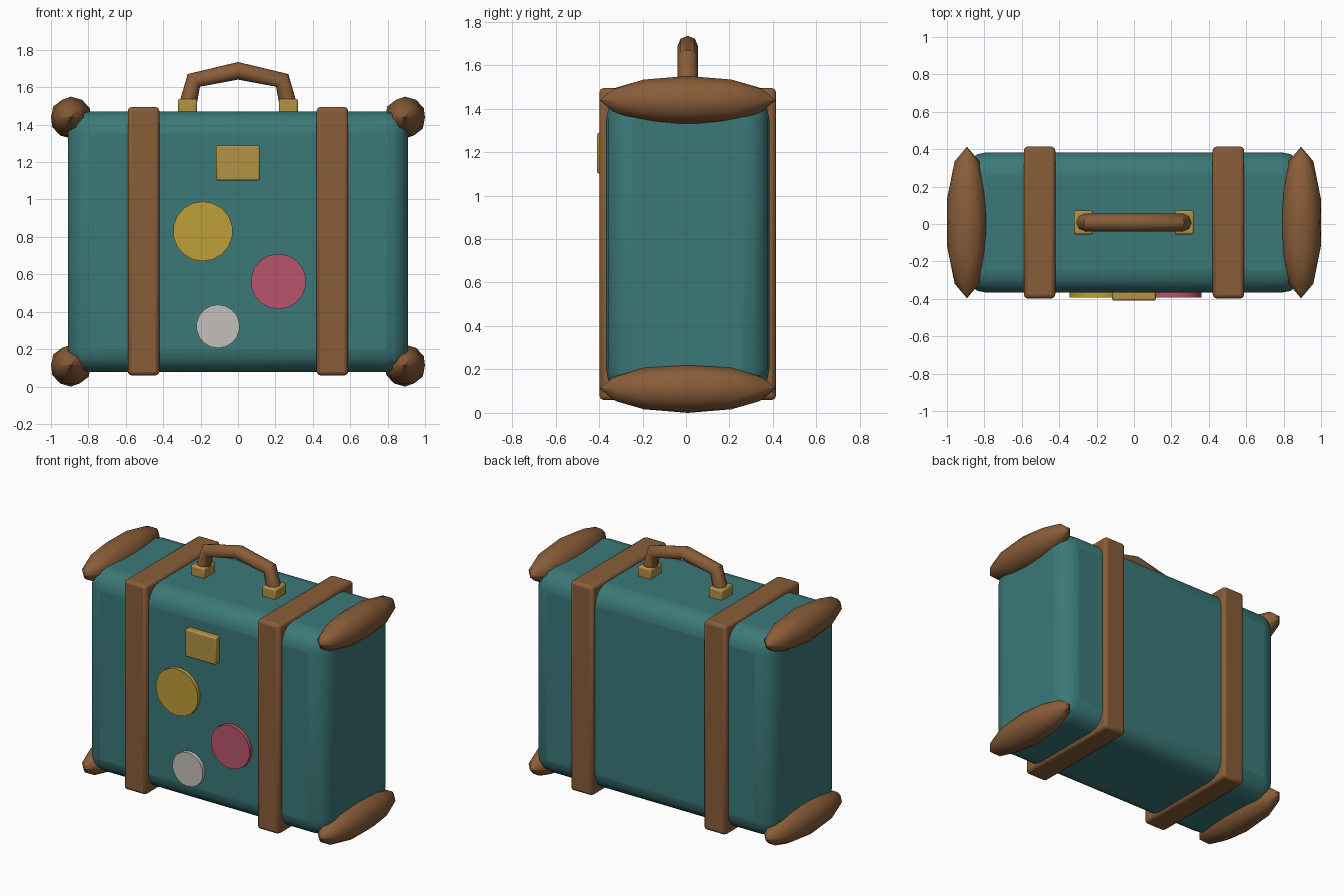
import bpy, math

if "Cube" in bpy.data.objects:
    bpy.data.objects.remove(bpy.data.objects["Cube"])

YC = 0.008   # depth centre of the case
ZC = 0.775   # height centre of the case


def material(name, rgb):
    m = bpy.data.materials.new(name)
    m.diffuse_color = (*rgb, 1)
    m.use_nodes = True
    m.node_tree.nodes["Principled BSDF"].inputs["Base Color"].default_value = m.diffuse_color
    return m


TEAL = material("teal", (0.045, 0.19, 0.19))
LEATHER = material("leather", (0.25, 0.11, 0.04))
BRASS = material("brass", (0.45, 0.29, 0.06))
YELLOW = material("yellow", (0.52, 0.34, 0.04))
PINK = material("pink", (0.48, 0.09, 0.15))
WHITE = material("white", (0.55, 0.52, 0.50))


def finish(name, mat, angle=40):
    ob = bpy.context.object
    ob.name = name
    ob.data.materials.append(mat)
    bpy.ops.object.shade_smooth_by_angle(angle=math.radians(angle))
    return ob


def box(name, loc, size, bevel, segments, mat):
    bpy.ops.mesh.primitive_cube_add(size=1, location=loc)
    bpy.context.object.scale = size
    bpy.ops.object.transform_apply(location=False, rotation=False, scale=True)
    ob = finish(name, mat)
    mod = ob.modifiers.new("bevel", "BEVEL")
    mod.width, mod.segments = bevel, segments
    return ob


# Case body
box("case_body", (0, YC, ZC), (1.82, 0.75, 1.392), 0.12, 4, TEAL)

for side, s in (("left", -1), ("right", 1)):
    # Strap around the case
    box(side + "_strap", (s * 0.505, YC, ZC + 0.002), (0.168, 0.812, 1.436), 0.02, 2, LEATHER)
    # Brass handle mount
    box(side + "_handle_mount", (s * 0.27, YC, 1.50), (0.102, 0.126, 0.076), 0.01, 2, BRASS)
    # Long corner guards
    for level, z in (("bottom", 0.112), ("top", 1.438)):
        bpy.ops.mesh.primitive_ico_sphere_add(subdivisions=2, radius=1, location=(s * 0.893, YC, z))
        bpy.context.object.scale = (0.112, 0.405, 0.112)
        bpy.ops.object.transform_apply(location=False, rotation=False, scale=True)
        finish(f"{level}_{side}_corner_guard", LEATHER)

# Brass latch on the front
box("latch", (0, -0.372, 1.195), (0.234, 0.075, 0.188), 0.01, 2, BRASS)

# Round travel stickers
for name, x, z, r, mat in (("yellow_sticker", -0.188, 0.83, 0.16, YELLOW),
                           ("pink_sticker", 0.216, 0.562, 0.148, PINK),
                           ("white_sticker", -0.107, 0.322, 0.116, WHITE)):
    bpy.ops.mesh.primitive_cylinder_add(vertices=18, radius=r, depth=0.035,
                                        location=(x, -0.3755, z),
                                        rotation=(math.pi / 2, 0, 0))
    finish(name, mat, 30)

# Carry handle: round tube along an angular path
curve = bpy.data.curves.new("handle", "CURVE")
curve.dimensions = "3D"
curve.bevel_depth, curve.bevel_resolution = 0.047, 2
curve.use_fill_caps = True
path = [(-0.27, 1.50), (-0.236, 1.637), (0, 1.688), (0.236, 1.637), (0.27, 1.50)]
spline = curve.splines.new("POLY")
spline.points.add(len(path) - 1)
for p, (x, z) in zip(spline.points, path):
    p.co = (x, YC, z, 1)
handle = bpy.data.objects.new("handle", curve)
bpy.context.collection.objects.link(handle)
bpy.ops.object.select_all(action="DESELECT")
bpy.context.view_layer.objects.active = handle
handle.select_set(True)
bpy.ops.object.convert(target="MESH")
finish("handle", LEATHER, 50)
